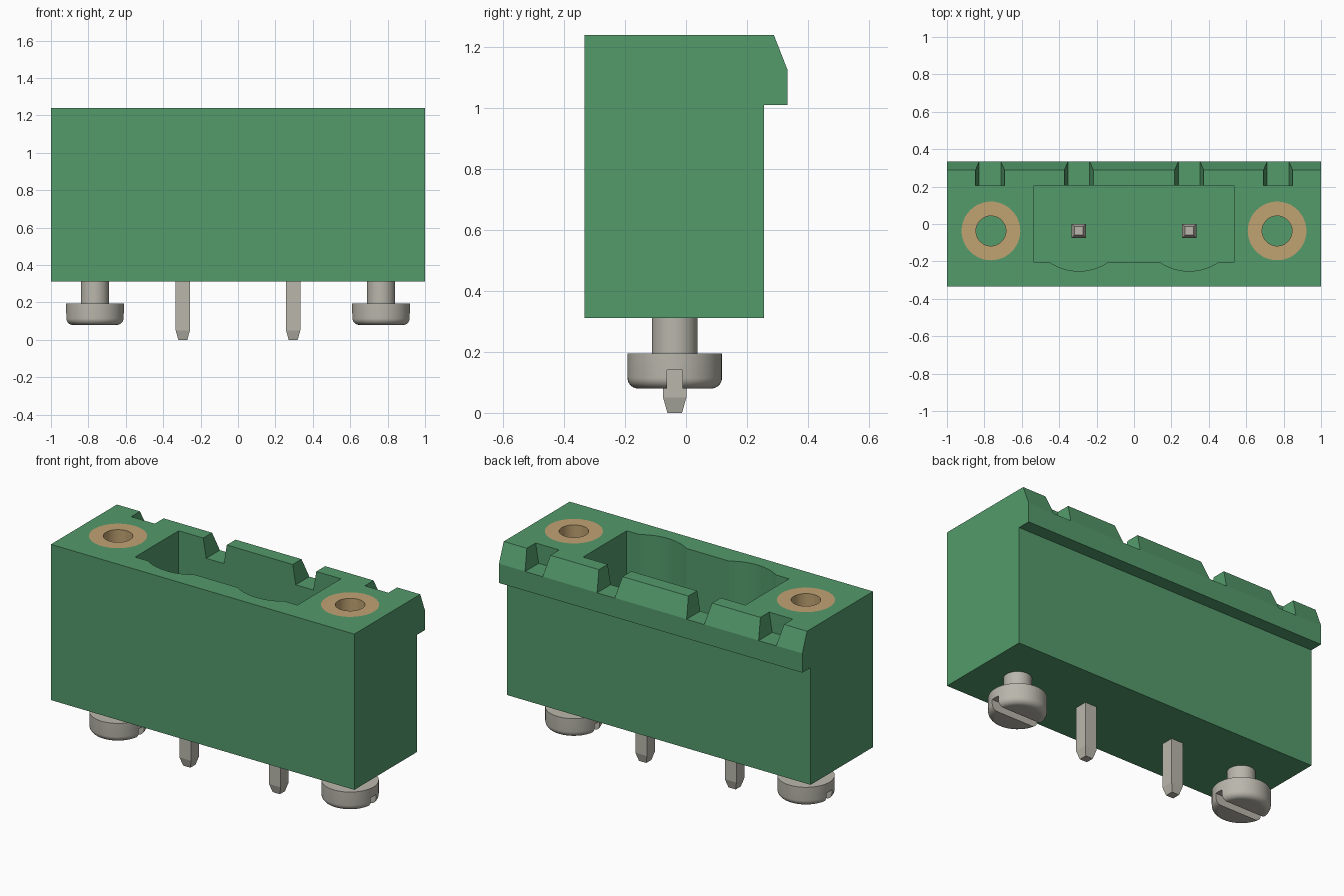
import bpy, bmesh, math
from mathutils import Vector, Matrix

cube = bpy.data.objects.get("Cube")
if cube:
    bpy.data.objects.remove(cube, do_unlink=True)


def material(name, rgb):
    m = bpy.data.materials.new(name)
    m.use_nodes = True
    m.diffuse_color = (*rgb, 1)
    m.node_tree.nodes["Principled BSDF"].inputs["Base Color"].default_value = (*rgb, 1)
    return m


GREEN = material("housing green", (0.087, 0.328, 0.147))
BRASS = material("brass", (0.53, 0.365, 0.168))
STEEL = material("tinned metal", (0.485, 0.47, 0.41))

FRONT, BASE, TOP = -0.333, 0.312, 1.24
AXIS_Y = -0.037          # centre line of pins and screws
PIN_X, SCREW_X = 0.295, 0.765


def finish(bm, name, mat):
    bmesh.ops.recalc_face_normals(bm, faces=bm.faces)
    mesh = bpy.data.meshes.new(name)
    bm.to_mesh(mesh)
    bm.free()
    mesh.materials.append(mat)
    obj = bpy.data.objects.new(name, mesh)
    bpy.context.collection.objects.link(obj)
    return obj


def prism(name, profile, axis, start, end, mat=GREEN):
    """Extrude a 2D profile along an axis; profile fills the other two axes in order."""
    def place(p, t):
        c = list(p)
        c.insert("xyz".index(axis), t)
        return c
    bm = bmesh.new()
    face = bm.faces.new([bm.verts.new(place(p, start)) for p in profile])
    new = bmesh.ops.extrude_face_region(bm, geom=[face])["geom"]
    shift = Vector(place((0, 0), end - start))
    bmesh.ops.translate(bm, vec=shift, verts=[v for v in new if isinstance(v, bmesh.types.BMVert)])
    return finish(bm, name, mat)


def lathe(name, profile, x, mat, closed=False):
    """Turn an (r, z) profile around the vertical axis of a screw position."""
    bm = bmesh.new()
    verts = [bm.verts.new((r, 0, z)) for r, z in profile]
    pairs = list(zip(verts, verts[1:])) + ([(verts[-1], verts[0])] if closed else [])
    edges = [bm.edges.new(p) for p in pairs]
    bmesh.ops.spin(bm, geom=verts + edges, axis=(0, 0, 1), cent=(0, 0, 0),
                   angle=math.tau, steps=48, use_merge=True)
    bmesh.ops.remove_doubles(bm, verts=bm.verts, dist=1e-5)
    bmesh.ops.translate(bm, vec=(x, AXIS_Y, 0), verts=bm.verts)
    return finish(bm, name, mat)


def box_profile(x0, x1, y0, y1):
    return [(x0, y0), (x1, y0), (x1, y1), (x0, y1)]


def cut(obj, cutter):
    mod = obj.modifiers.new("cut", 'BOOLEAN')
    mod.operation, mod.solver, mod.object = 'DIFFERENCE', 'EXACT', cutter
    cutter.hide_render = True
    bpy.context.view_layer.objects.active = obj
    bpy.ops.object.modifier_apply(modifier=mod.name)
    bpy.data.objects.remove(cutter, do_unlink=True)


def smooth(obj):
    bpy.ops.object.select_all(action='DESELECT')
    obj.select_set(True)
    bpy.context.view_layer.objects.active = obj
    bpy.ops.object.shade_smooth_by_angle(angle=math.radians(15))


# Housing with the overhanging chamfered lip at the back
housing = prism("housing", [(FRONT, BASE), (0.255, BASE), (0.255, 1.01), (0.333, 1.01),
                            (0.333, 1.125), (0.288, TOP), (FRONT, TOP)], 'x', -1, 1)

# Socket with two shallow rounded bulges in its front wall
half, depth, wall = 0.155, 0.047, -0.205
radius = (half ** 2 + depth ** 2) / (2 * depth)
spread = math.asin(half / radius)
outline = [(0.535, 0.205), (-0.535, 0.205), (-0.535, wall)]
for cx in (-PIN_X, PIN_X):
    for i in range(13):
        a = spread * (i / 6 - 1)
        outline.append((cx + radius * math.sin(a), wall - depth + radius * (1 - math.cos(a))))
outline.append((0.535, wall))
FLOOR = 0.52
cut(housing, prism("socket_cutter", outline, 'z', FLOOR, TOP + 0.1))

# Tapered notches across the lip; the inner pair opens into the socket
for cx, y0 in ((-0.77, 0.205), (-PIN_X, 0.15), (PIN_X, 0.15), (0.77, 0.205)):
    notch = [(cx - 0.058, 1.124), (cx + 0.058, 1.124), (cx + 0.088, 1.3), (cx - 0.088, 1.3)]
    cut(housing, prism("notch_cutter", notch, 'y', y0, 0.5))

# Threaded inserts set flush in the top
INSERT_Z = 0.6
for side, x in (("right", -SCREW_X), ("left", SCREW_X)):
    cut(housing, lathe("bore_cutter", [(0, INSERT_Z), (0.157, INSERT_Z),
                                       (0.157, TOP + 0.1), (0, TOP + 0.1)], x, GREEN))
    insert = lathe(side + "_insert", [(0.157, INSERT_Z), (0.157, TOP), (0.08, TOP), (0.08, INSERT_Z)],
                   x, BRASS, closed=True)
    smooth(insert)

    # Slotted screw under the housing
    fillet = 0.035
    rim = [(0.155 - fillet + fillet * math.sin(a), 0.08 + fillet - fillet * math.cos(a))
           for a in (math.pi / 2 * i / 8 for i in range(9))]
    screw = lathe(side + "_screw", [(0, 0.08)] + rim + [(0.155, 0.195), (0.075, 0.195),
                                                       (0.075, BASE + 0.02), (0, BASE + 0.02)], x, STEEL)
    slot = box_profile(AXIS_Y - 0.025, AXIS_Y + 0.025, 0, 0.14)
    cut(screw, prism("slot_cutter", slot, 'x', x - 0.3, x + 0.3, STEEL))
    smooth(screw)
smooth(housing)

# Square contact pins with tapered ends
for side, x in (("right", -PIN_X), ("left", PIN_X)):
    bm = bmesh.new()
    rings = []
    for z, h in ((0, 0.024), (0.05, 0.038), (0.95, 0.038), (1.0, 0.023)):
        rings.append([bm.verts.new((x + sx * h, AXIS_Y + sy * h, z))
                      for sx, sy in ((-1, -1), (1, -1), (1, 1), (-1, 1))])
    for low, high in zip(rings, rings[1:]):
        for i in range(4):
            j = (i + 1) % 4
            bm.faces.new((low[i], low[j], high[j], high[i]))
    bm.faces.new(rings[0])
    bm.faces.new(rings[-1])
    finish(bm, side + "_pin", STEEL)
